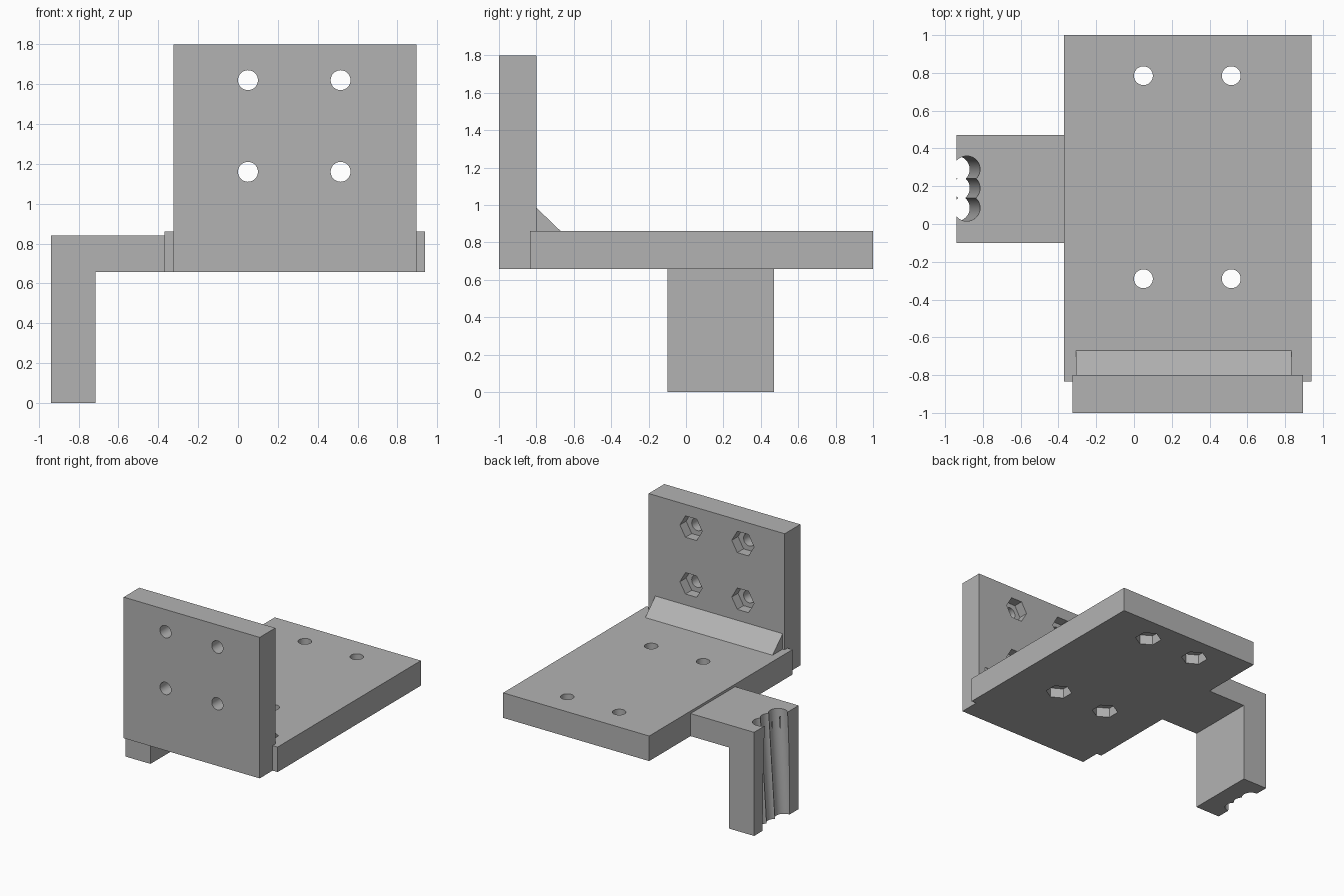
import bpy
import bmesh
from math import pi, radians, atan2
from mathutils import Vector

cube = bpy.data.objects.get("Cube")
if cube:
    bpy.data.objects.remove(cube, do_unlink=True)

grey = bpy.data.materials.new("plain grey")
grey.use_nodes = True
colour = (0.45, 0.45, 0.45, 1)
grey.diffuse_color = colour
grey.node_tree.nodes["Principled BSDF"].inputs["Base Color"].default_value = colour


def prism(name, outline, axis, start, end):
    """Extrude a 2D outline along the x, y or z axis."""
    def place(u, v, w):
        return {"x": (w, u, v), "y": (u, w, v), "z": (u, v, w)}[axis]
    bm = bmesh.new()
    face = bm.faces.new([bm.verts.new(place(u, v, start)) for u, v in outline])
    extruded = bmesh.ops.extrude_face_region(bm, geom=[face])["geom"]
    moved = [g for g in extruded if isinstance(g, bmesh.types.BMVert)]
    bmesh.ops.translate(bm, verts=moved, vec=place(0, 0, end - start))
    bmesh.ops.recalc_face_normals(bm, faces=bm.faces)
    mesh = bpy.data.meshes.new(name)
    bm.to_mesh(mesh)
    bm.free()
    mesh.materials.append(grey)
    obj = bpy.data.objects.new(name, mesh)
    bpy.context.collection.objects.link(obj)
    return obj


def box(name, x0, x1, y0, y1, z0, z1):
    return prism(name, [(x0, y0), (x1, y0), (x1, y1), (x0, y1)], "z", z0, z1)


def cylinder(name, centre, radius, depth, sides, rotation):
    bpy.ops.mesh.primitive_cylinder_add(vertices=sides, radius=radius, depth=depth,
                                        location=centre, rotation=rotation)
    obj = bpy.context.object
    obj.name = name
    obj.data.materials.append(grey)
    return obj


def cut(target, cutter, keep=False):
    cutter.hide_render = True
    mod = target.modifiers.new("cut", "BOOLEAN")
    mod.operation = "DIFFERENCE"
    mod.solver = "EXACT"
    mod.object = cutter
    bpy.context.view_layer.objects.active = target
    bpy.ops.object.modifier_apply(modifier=mod.name)
    if keep:
        cutter.hide_render = False
    else:
        bpy.data.objects.remove(cutter, do_unlink=True)


def bolt_hole(target, bolt, pocket, rotation):
    """Round through hole with a hexagonal nut pocket on one face."""
    cut(target, cylinder("hole_cutter", bolt, 0.05, 0.5, 32, rotation))
    cut(target, cylinder("nut_cutter", pocket, 0.1, 0.16, 6, rotation))


# Upright and base plates, with the base notched around the upright
upright = box("upright_plate", -0.325, 0.895, -1, -0.8, 0.657, 1.8)
base = box("base_plate", -0.37, 0.94, -0.835, 1, 0.657, 0.86)
notch = box("notch_cutter", -0.325, 0.895, -1, -0.8, 0.5, 1)
cut(base, notch)

# Bolt holes: nut pockets at the back of the upright and under the base
for x in (0.05, 0.515):
    for z in (1.16, 1.62):
        bolt_hole(upright, (x, -0.9, z), (x, -0.8, z), (pi / 2, pi / 2, 0))
    for y in (-0.29, 0.785):
        bolt_hole(base, (x, y, 0.76), (x, y, 0.657), (0, 0, 0))

# Sloping reinforcement in the corner
prism("corner_fillet", [(-0.8, 0.86), (-0.67, 0.86), (-0.8, 0.985)], "x", -0.307, 0.835)

# Side arm with a leg folding down to the ground
arm = prism("side_arm", [(-0.94, 0), (-0.715, 0), (-0.715, 0.657), (-0.37, 0.657),
                         (-0.37, 0.84), (-0.94, 0.84)], "y", -0.1, 0.47)

# Three slightly tilted grooves down the outer face of the leg
tilt = atan2(0.055, 0.84)
for y in (0.085, 0.19, 0.29):
    cut(arm, cylinder("groove_cutter", (-0.9125, y, 0.42), 0.07, 1.4, 48, (0, tilt, 0)))

# Smooth the round walls and keep flat faces crisp
bpy.ops.object.select_all(action="DESELECT")
for obj in (upright, base, arm):
    obj.select_set(True)
bpy.context.view_layer.objects.active = arm
bpy.ops.object.shade_smooth_by_angle(angle=radians(30))
